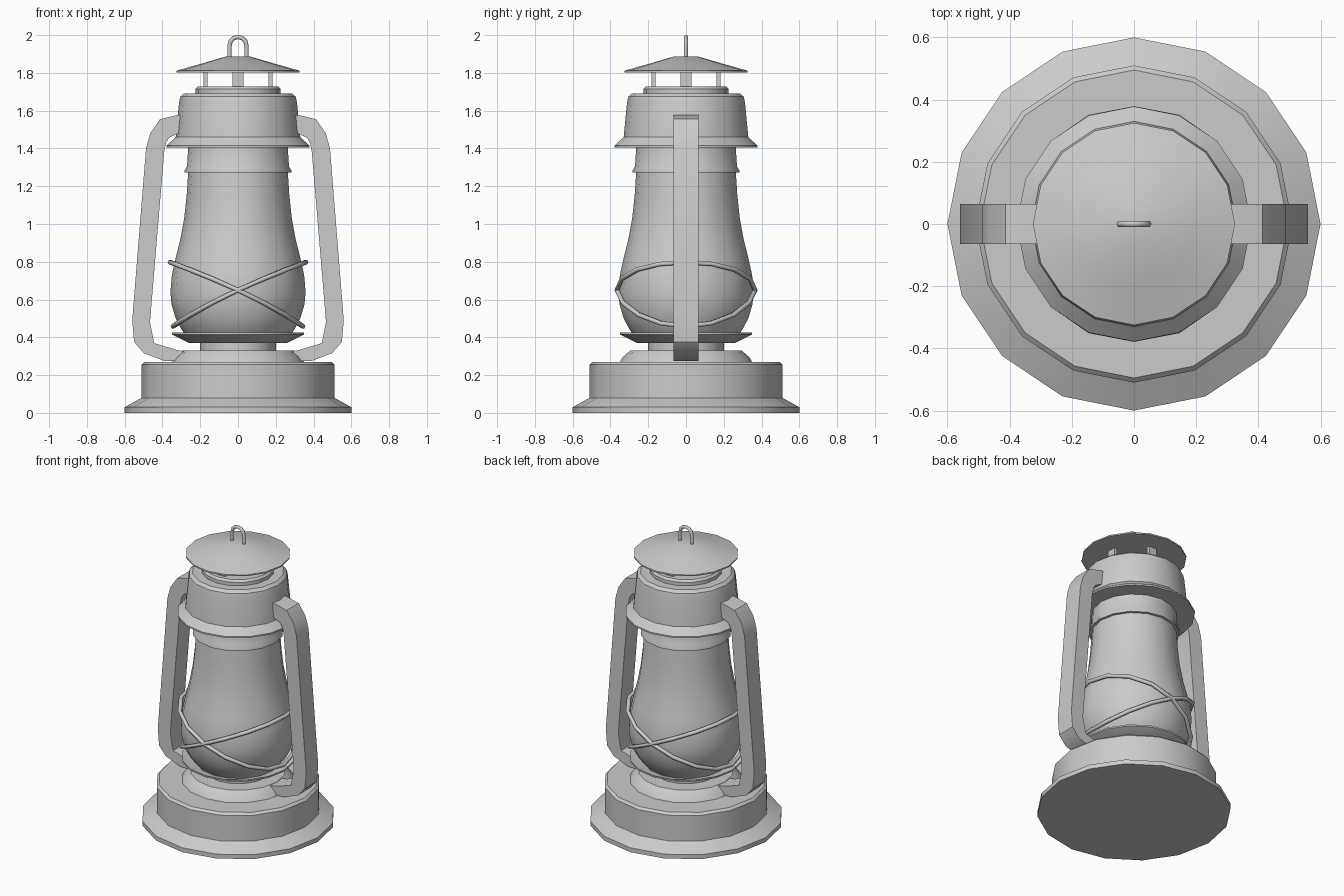
import bpy, bmesh, math
from mathutils import Vector

if "Cube" in bpy.data.objects:
    bpy.data.objects.remove(bpy.data.objects["Cube"], do_unlink=True)

metal = bpy.data.materials.new("plain grey")
metal.use_nodes = True
GREY = (0.6, 0.6, 0.6, 1)
metal.diffuse_color = GREY
metal.node_tree.nodes["Principled BSDF"].inputs["Base Color"].default_value = GREY
SIDES = 16


def finish(bm, name, angle=35):
    bmesh.ops.remove_doubles(bm, verts=bm.verts, dist=0.0005)
    bmesh.ops.recalc_face_normals(bm, faces=bm.faces)
    mesh = bpy.data.meshes.new(name)
    for f in bm.faces:
        f.smooth = True
    bm.to_mesh(mesh)
    bm.free()
    mesh.set_sharp_from_angle(angle=math.radians(angle))
    mesh.materials.append(metal)
    ob = bpy.data.objects.new(name, mesh)
    bpy.context.collection.objects.link(ob)
    return ob


def lathe(name, profile):
    """Spin (radius, height) points round the z axis."""
    bm = bmesh.new()
    vs = [bm.verts.new((r, 0, z)) for r, z in profile]
    es = [bm.edges.new(p) for p in zip(vs, vs[1:])]
    bmesh.ops.spin(bm, geom=vs + es, cent=(0, 0, 0), axis=(0, 0, 1),
                   angle=math.tau, steps=SIDES, use_merge=True)
    return finish(bm, name)


def tube(name, points, radius, closed=False, sides=6):
    """Sweep a small round section along a path."""
    bm = bmesh.new()
    n = len(points)
    rings = []
    for i, p in enumerate(points):
        a = points[(i - 1) % n] if closed else points[max(i - 1, 0)]
        b = points[(i + 1) % n] if closed else points[min(i + 1, n - 1)]
        t = (b - a).normalized()
        ref = Vector((0, 0, 1)) if closed else Vector((0, 1, 0))
        u = t.cross(ref).normalized()
        w = t.cross(u)
        rings.append([bm.verts.new(p + radius * (u * math.cos(k) + w * math.sin(k)))
                      for k in (math.tau * j / sides for j in range(sides))])
    pairs = list(zip(rings, rings[1:])) + ([(rings[-1], rings[0])] if closed else [])
    for r, s in pairs:
        for j in range(sides):
            k = (j + 1) % sides
            bm.faces.new((r[j], r[k], s[k], s[j]))
    if not closed:
        bm.faces.new(rings[0])
        bm.faces.new(rings[-1])
    return finish(bm, name, 65)


# Flared fuel tank with its raised collar
lathe("base_tank", [(0, 0), (0.6, 0), (0.6, 0.03), (0.51, 0.08), (0.51, 0.255),
                    (0.495, 0.27), (0.35, 0.27), (0.335, 0.295), (0.295, 0.33),
                    (0.2, 0.33), (0.2, 0.38), (0, 0.38)])

# Shallow dish under the globe
lathe("globe_dish", [(0, 0.37), (0.26, 0.37), (0.35, 0.415), (0.35, 0.425),
                     (0.25, 0.39), (0, 0.39)])

# Glass globe
lathe("globe", [(0, 0.385), (0.25, 0.385), (0.295, 0.435), (0.33, 0.5), (0.352, 0.575),
                (0.358, 0.64), (0.35, 0.73), (0.33, 0.82), (0.305, 0.92),
                (0.285, 1.03), (0.272, 1.15), (0.262, 1.3), (0, 1.3)])

# Chimney collar and hood
lathe("globe_collar", [(0, 1.272), (0.282, 1.272), (0.282, 1.285), (0.27, 1.305),
                       (0.263, 1.41), (0, 1.41)])
lathe("hood", [(0, 1.405), (0.378, 1.405), (0.378, 1.415), (0.33, 1.46), (0.312, 1.645),
               (0.305, 1.675), (0.285, 1.692), (0.225, 1.692), (0.225, 1.715),
               (0.212, 1.728), (0, 1.728)])

# Conical rain cap
lathe("rain_cap", [(0, 1.81), (0.325, 1.803), (0.325, 1.812), (0.19, 1.85),
                   (0.06, 1.888), (0, 1.888)])

# Four flat struts holding the cap
bm = bmesh.new()
for i in range(4):
    a = math.tau * i / 4
    block = bmesh.ops.create_cube(bm, size=1)["verts"]
    for v in block:
        c = Vector((0.172 + v.co.x * 0.022, v.co.y * 0.06, 1.77 + v.co.z * 0.12))
        v.co = (c.x * math.cos(a) - c.y * math.sin(a),
                c.x * math.sin(a) + c.y * math.cos(a), c.z)
finish(bm, "cap_struts")

# Hanging loop on top
arch = [Vector((0.045 * math.cos(a), 0, 1.945 + 0.045 * math.sin(a)))
        for a in (math.pi * i / 6 for i in range(7))]
tube("hanging_loop", [Vector((0.045, 0, 1.86))] + arch + [Vector((-0.045, 0, 1.86))],
     0.0115)

# Side frame: matching outer and inner edges of the flat bent bar
outer = [(0.28, 1.577), (0.32, 1.577), (0.413, 1.555), (0.465, 1.48), (0.487, 1.4),
         (0.56, 0.49), (0.55, 0.376), (0.5, 0.317), (0.39, 0.275), (0.29, 0.275)]
inner = [(0.28, 1.49), (0.315, 1.48), (0.365, 1.457), (0.38, 1.43), (0.39, 1.39),
         (0.466, 0.48), (0.444, 0.37), (0.43, 0.365), (0.32, 0.332), (0.27, 0.325)]
for side, sign in (("left", 1), ("right", -1)):
    bm = bmesh.new()
    o, n = ([bm.verts.new((sign * x, -0.065, z)) for x, z in e] for e in (outer, inner))
    faces = [bm.faces.new((o[i], o[i + 1], n[i + 1], n[i])) for i in range(len(o) - 1)]
    new = bmesh.ops.extrude_face_region(bm, geom=faces, use_keep_orig=True)["geom"]
    bmesh.ops.translate(bm, vec=(0, 0.13, 0),
                        verts=[v for v in new if isinstance(v, bmesh.types.BMVert)])
    finish(bm, side + "_frame_bar", 30)

# Two tilted guard wires crossing at front and back
for name, sign in (("guard_wire_a", 1), ("guard_wire_b", -1)):
    path = []
    for i in range(SIDES):
        a = math.tau * i / SIDES
        rise = math.cos(a)
        r = 0.366 - 0.014 * rise * rise + 0.008 * rise
        path.append(Vector((sign * r * math.cos(a), r * math.sin(a),
                            0.65 + 0.17 * rise - 0.022 * rise * rise)))
    tube(name, path, 0.013, closed=True)
